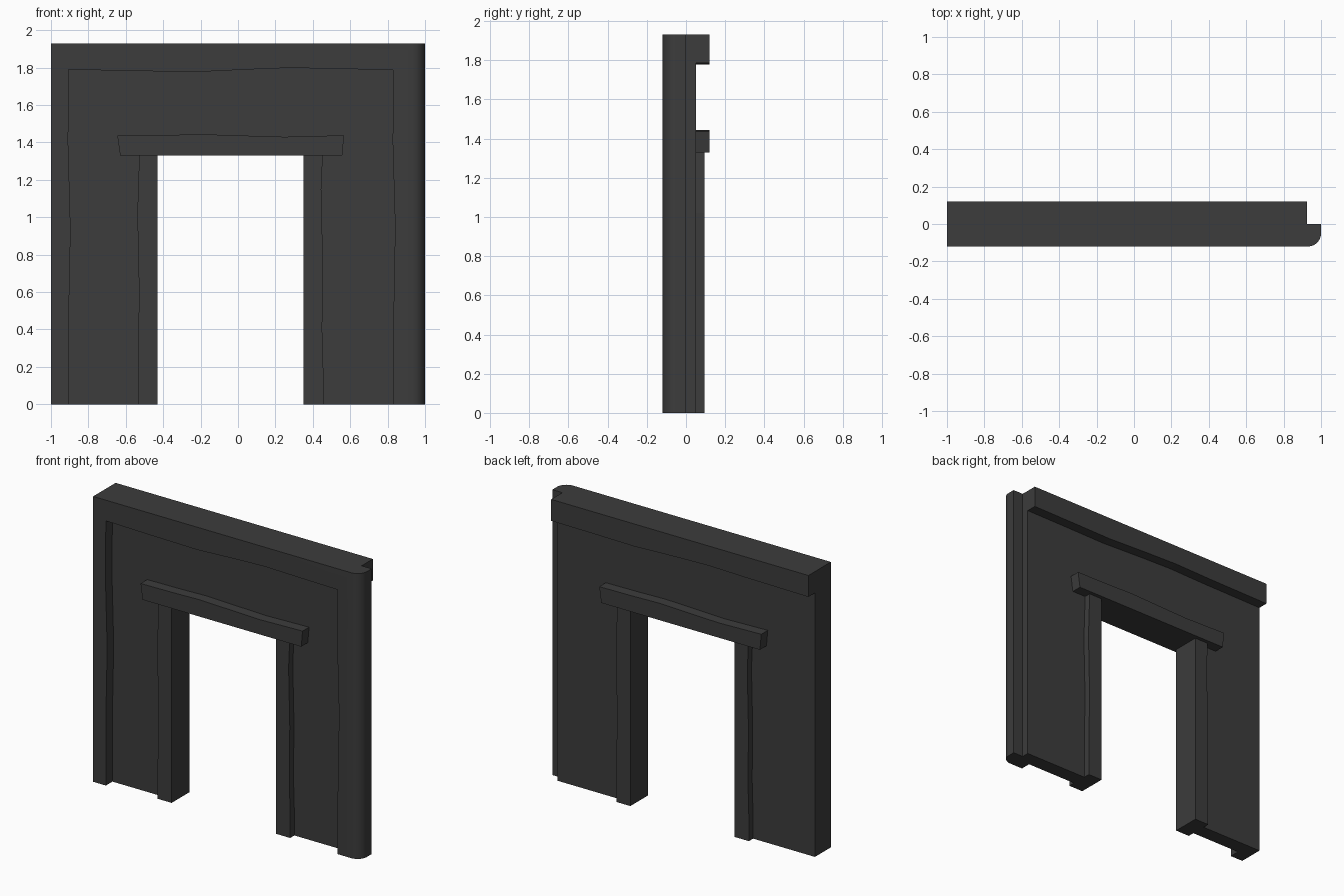
import bpy, bmesh, math

if "Cube" in bpy.data.objects:
    bpy.data.objects.remove(bpy.data.objects["Cube"])

dark = bpy.data.materials.new("dark_grey")
dark.diffuse_color = (0.045, 0.045, 0.045, 1)
dark.use_nodes = True
dark.node_tree.nodes["Principled BSDF"].inputs["Base Color"].default_value = dark.diffuse_color

CX = -0.04          # centre line of the doorway
TOP, DOOR = 1.93, 1.33


def prism(name, profile, y0, y1, turned=False, round_edge=0):
    """Extrude an (x, z) outline from y0 to y1; 'turned' spins it half a turn to the back."""
    bm = bmesh.new()
    face = bm.faces.new([bm.verts.new((x, y0, z)) for x, z in profile])
    ext = bmesh.ops.extrude_face_region(bm, geom=[face])
    bmesh.ops.translate(bm, vec=(0, y1 - y0, 0),
                        verts=[v for v in ext["geom"] if isinstance(v, bmesh.types.BMVert)])
    if turned:
        for v in bm.verts:
            v.co.x, v.co.y = 2 * CX - v.co.x, -v.co.y
    bmesh.ops.recalc_face_normals(bm, faces=bm.faces)
    if round_edge:
        edges = [e for e in bm.edges
                 if all(abs(v.co.x - 1) < 1e-4 and abs(v.co.y - y0) < 1e-4 for v in e.verts)]
        bmesh.ops.bevel(bm, geom=edges, offset=round_edge, segments=8,
                        profile=0.5, affect='EDGES')
    mesh = bpy.data.meshes.new(name)
    bm.to_mesh(mesh)
    bm.free()
    mesh.materials.append(dark)
    obj = bpy.data.objects.new(name, mesh)
    bpy.context.collection.objects.link(obj)
    if round_edge:
        bpy.context.view_layer.objects.active = obj
        obj.select_set(True)
        bpy.ops.object.shade_smooth_by_angle(angle=math.radians(30))
        obj.select_set(False)
    return obj


# Wall panel with the doorway cut out
prism("wall_panel", [(-1, 0), (-0.43, 0), (-0.43, DOOR), (0.35, DOOR), (0.35, 0),
                     (0.925, 0), (0.925, TOP), (-1, TOP)], -0.05, 0.05)

# Raised front frame with wobbly inner edge and rounded right corner
inner = [(-0.905, 0), (-0.905, 0.45), (-0.895, 0.93), (-0.908, 1.4), (-0.905, 1.79),
         (-0.6, 1.783), (-0.22, 1.777), (0.05, 1.79), (0.28, 1.799), (0.55, 1.793),
         (0.83, 1.788), (0.827, 1.4), (0.84, 0.95), (0.83, 0.4), (0.83, 0)]
prism("front_frame", [(-1, 0)] + inner + [(1, 0), (1, TOP), (-1, TOP)],
      -0.12, -0.05, round_edge=0.07)

# Back half of the corner post
prism("corner_post", [(0.925, 0), (1, 0), (1, TOP), (0.925, TOP)], -0.05, 0)

# Top beam on the back
prism("back_beam", [(-1, TOP), (-1, 1.785), (-0.55, 1.79), (-0.25, 1.797), (0.0, 1.79),
                    (0.3, 1.778), (0.6, 1.782), (0.925, 1.785), (0.925, TOP)], 0.05, 0.12)

# Door jambs and lintel, repeated on both sides of the wall
left_jamb = [(-0.43, 0), (-0.43, DOOR), (-0.528, DOOR), (-0.538, 1.02),
             (-0.529, 0.6), (-0.535, 0.2), (-0.535, 0)]
right_jamb = [(0.35, 0), (0.35, DOOR), (0.453, DOOR), (0.445, 1.15),
              (0.454, 0.75), (0.45, 0.4), (0.457, 0.15), (0.457, 0)]
lintel = [(-0.63, DOOR), (0.557, DOOR), (0.567, 1.438), (0.4, 1.434), (0.25, 1.43),
          (0.05, 1.436), (-0.2, 1.444), (-0.4, 1.439), (-0.645, 1.436)]
for side, turned in (("front", False), ("back", True)):
    prism(side + "_left_jamb", left_jamb, -0.095, -0.05, turned)
    prism(side + "_right_jamb", right_jamb, -0.095, -0.05, turned)
    prism(side + "_lintel", lintel, -0.12, -0.05, turned)
